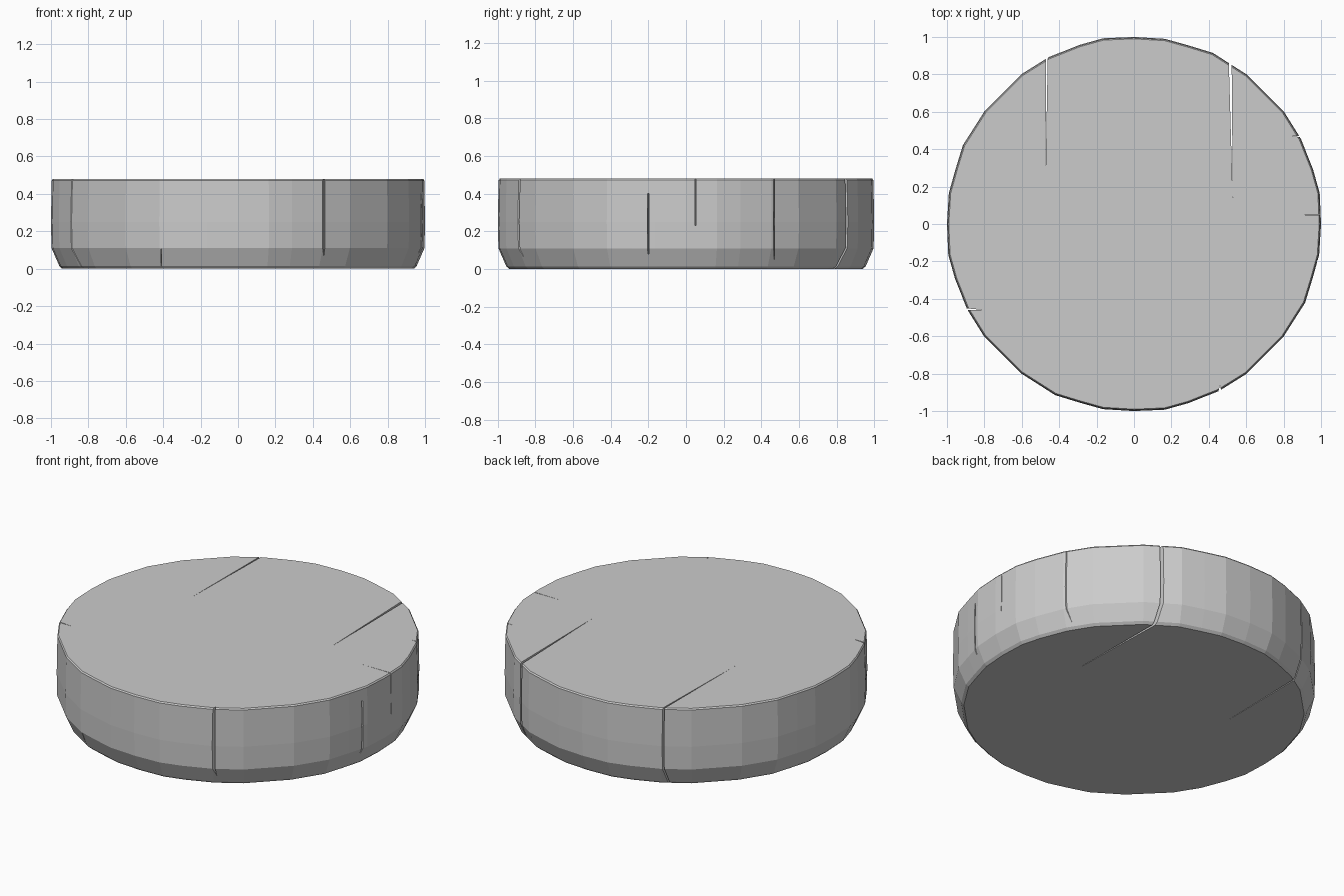
import bpy, bmesh

if "Cube" in bpy.data.objects:
    bpy.data.objects.remove(bpy.data.objects["Cube"])

# Faceted outline: one quarter rotated around the centre
quarter = [(0.99, 0.165), (0.955, 0.29), (0.89, 0.455), (0.80, 0.60),
           (0.60, 0.80), (0.42, 0.915), (0.29, 0.955), (0.165, 0.99)]
outline = []
p = [(x / 0.997, y) for x, y in quarter]
p.insert(0, (1.0, 0.0))
for k in range(4):
    outline += p
    p = [(-y, x) for x, y in p]


def mesh_object(name, bm):
    bmesh.ops.recalc_face_normals(bm, faces=bm.faces)
    me = bpy.data.meshes.new(name)
    bm.to_mesh(me)
    bm.free()
    ob = bpy.data.objects.new(name, me)
    bpy.context.collection.objects.link(ob)
    return ob


def stack(bm, rings):
    loops = [[bm.verts.new(c) for c in r] for r in rings]
    for a, b in zip(loops, loops[1:]):
        for i in range(len(a)):
            j = (i + 1) % len(a)
            bm.faces.new((a[i], a[j], b[j], b[i]))
    bm.faces.new(loops[0][::-1])
    bm.faces.new(loops[-1])


# Round slab with a chamfered underside
bm = bmesh.new()
levels = [(0.94, 0.0), (0.955, 0.014), (0.997, 0.11), (1.0, 0.25),
          (0.996, 0.472), (0.99, 0.48)]
stack(bm, [[(x * s, y * s, z) for x, y in outline] for s, z in levels])
slab = mesh_object("round_slab", bm)


# Tapered slits for the seams: rim end, inner tip, rim width, height range
def slit(start, tip, width, z0=-0.1, z1=0.6):
    dx, dy = tip[0] - start[0], tip[1] - start[1]
    length = (dx * dx + dy * dy) ** 0.5
    nx, ny = -dy / length * width / 2, dx / length * width / 2
    plan = [(start[0] - nx, start[1] - ny), (tip[0], tip[1]),
            (start[0] + nx, start[1] + ny)]
    b = bmesh.new()
    stack(b, [[(x, y, z) for x, y in plan] for z in (z0, z1)])
    ob = mesh_object("seam_cutter", b)
    ob.hide_render = True
    ob.hide_set(True)
    m = slab.modifiers.new("seam", 'BOOLEAN')
    m.operation, m.solver, m.object = 'DIFFERENCE', 'EXACT', ob


slit((0.512, 1.0), (0.528, 0.14), 0.018)
slit((-0.464, 1.0), (-0.474, 0.20), 0.010)
slit((0.456, -1.0), (0.46, -0.86), 0.06)
slit((1.0, 0.464), (0.84, 0.47), 0.02)
slit((-1.0, -0.45), (-0.80, -0.46), 0.018)
slit((1.02, 0.05), (0.80, 0.051), 0.004, 0.23)
slit((-0.41, -1.0), (-0.41, -0.86), 0.012, -0.1, 0.105)
slit((1.02, -0.20), (0.93, -0.20), 0.015, 0.08, 0.4)
